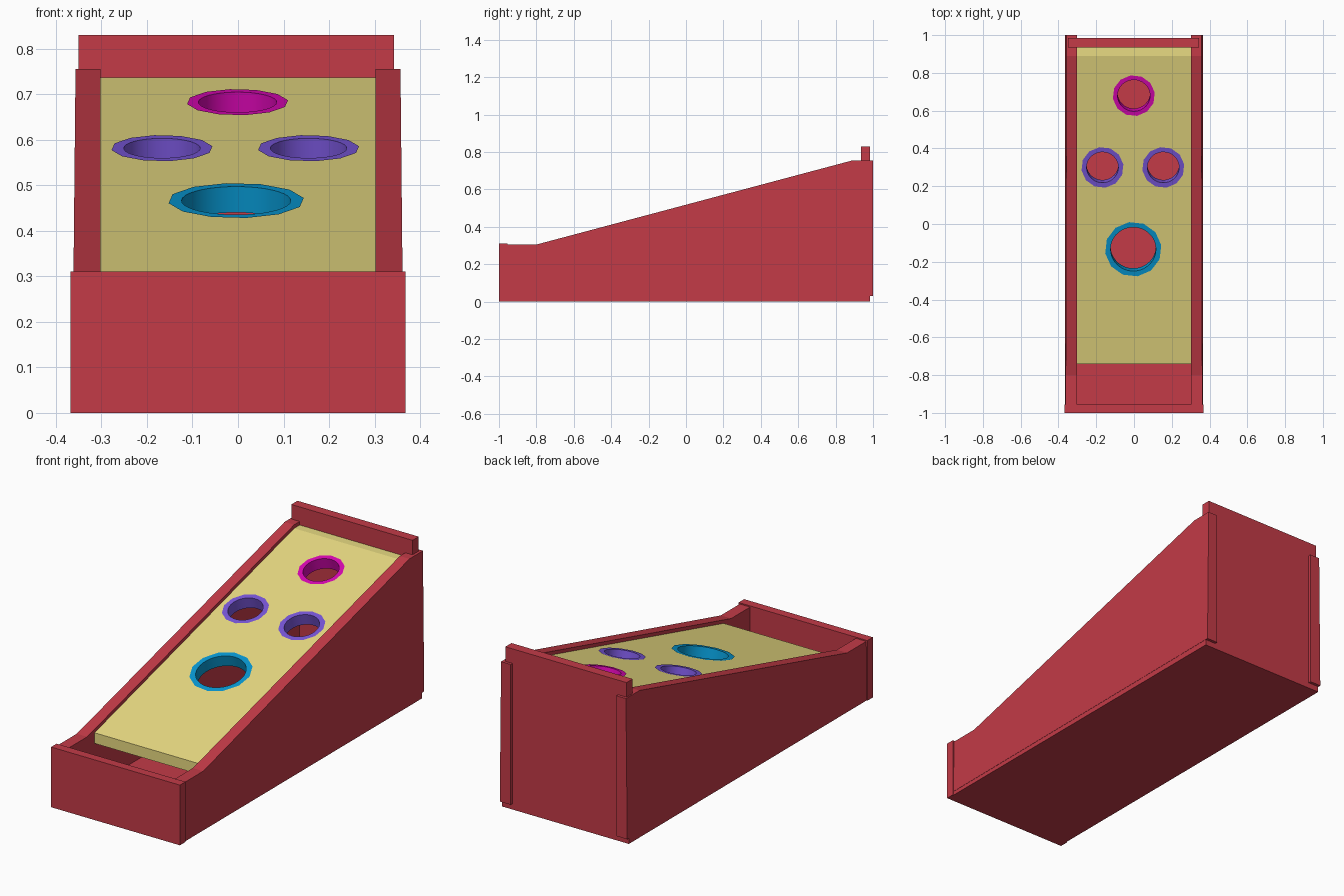
import bpy, bmesh
from math import sin, cos, pi, atan
from mathutils import Matrix, Vector

if "Cube" in bpy.data.objects:
    bpy.data.objects.remove(bpy.data.objects["Cube"])


def material(name, srgb):
    m = bpy.data.materials.new(name)
    m.diffuse_color = (*[c ** 2.2 for c in srgb], 1)
    m.use_nodes = True
    m.node_tree.nodes["Principled BSDF"].inputs["Base Color"].default_value = m.diffuse_color
    return m


RED = material("red_paint", (0.76, 0.24, 0.285))
YELLOW = material("yellow_board", (0.91, 0.855, 0.505))
BLUE = material("blue_ring", (0.06, 0.59, 0.82))
PURPLE = material("purple_ring", (0.47, 0.34, 0.85))
MAGENTA = material("magenta_ring", (0.85, 0.06, 0.70))
SLOPE = 0.266


def finish(bm, name, mat):
    me = bpy.data.meshes.new(name)
    bm.to_mesh(me)
    bm.free()
    ob = bpy.data.objects.new(name, me)
    bpy.context.collection.objects.link(ob)
    if mat:
        me.materials.append(mat)
    return ob


def extrude_profile(name, profile, x0, x1, mat):
    """Extrude a (y, z) outline along x; x0 and x1 are functions of z."""
    bm = bmesh.new()
    a = [bm.verts.new((x0(z), y, z)) for y, z in profile]
    b = [bm.verts.new((x1(z), y, z)) for y, z in profile]
    bm.faces.new(a)
    bm.faces.new(b[::-1])
    n = len(profile)
    for i in range(n):
        bm.faces.new((a[i], b[i], b[(i + 1) % n], a[(i + 1) % n]))
    bmesh.ops.recalc_face_normals(bm, faces=bm.faces)
    return finish(bm, name, mat)


def box(name, x, y, z, mat):
    outline = [(y[0], z[0]), (y[1], z[0]), (y[1], z[1]), (y[0], z[1])]
    return extrude_profile(name, outline, lambda _: x[0], lambda _: x[1], mat)


# Cabinet panels
box("base_panel", (-0.363, 0.363), (-0.99, 0.985), (0, 0.03), RED)
box("front_panel", (-0.368, 0.368), (-1, -0.955), (0, 0.311), RED)
box("back_panel", (-0.35, 0.343), (0.935, 0.985), (0.02, 0.83), RED)

# Side walls, leaning in slightly on the outside
side = [(-0.96, 0.02), (1, 0.03), (1, 0.755), (0.89, 0.755), (-0.8, 0.305), (-0.96, 0.305)]
for name, s in (("left_side", -1), ("right_side", 1)):
    extrude_profile(name, side, lambda z: s * 0.302, lambda z: s * (0.3645 - 0.01 * z), RED)


# Sloped board, levelling off at the top
def board_z(y):
    return 0.4645 + SLOPE * (y + 0.133)


T = 0.055
board = extrude_profile("ramp_board", [
    (-0.74, board_z(-0.74)), (0.89, board_z(0.89)), (0.94, board_z(0.89)),
    (0.94, board_z(0.89) - T), (0.89, board_z(0.89) - T), (-0.74, board_z(-0.74) - T)],
    lambda z: -0.303, lambda z: 0.303, YELLOW)

# Target holes: name, x, y, hole radius, rim radius, material
holes = [("lower_ring", -0.004, -0.133, 0.12, 0.15, BLUE),
         ("left_ring", -0.167, 0.30, 0.084, 0.112, PURPLE),
         ("right_ring", 0.155, 0.30, 0.084, 0.112, PURPLE),
         ("upper_ring", -0.001, 0.68, 0.086, 0.112, MAGENTA)]
N, K = 12, 3
for name, x, y, r, rim, mat in holes:
    M = Matrix.Translation((x, y, board_z(y))) @ Matrix.Rotation(atan(SLOPE), 4, 'X')

    # Hidden cutter for the board opening
    bm = bmesh.new()
    bmesh.ops.create_cone(bm, cap_ends=True, segments=N * K, radius1=r + 0.002,
                          radius2=r + 0.002, depth=0.3, matrix=M)
    cutter = finish(bm, name + "_cutter", None)
    cutter.hide_render = True
    cutter.hide_set(True)
    mod = board.modifiers.new(name, 'BOOLEAN')
    mod.operation = 'DIFFERENCE'
    mod.solver = 'EXACT'
    mod.object = cutter

    # Flat faceted rim plus round inner wall
    bm = bmesh.new()

    def loop(n, rad, z):
        return [bm.verts.new(M @ Vector((rad * cos(2 * pi * i / n + 0.15),
                                         rad * sin(2 * pi * i / n + 0.15), z)))
                for i in range(n)]
    outer = loop(N, rim, 0.002)
    top, low = loop(N * K, r, 0.002), loop(N * K, r, -T - 0.002)
    for i in range(N):
        arc = [top[(i * K + j) % (N * K)] for j in range(K, -1, -1)]
        bm.faces.new([outer[i], outer[(i + 1) % N]] + arc)
    for i in range(N * K):
        j = (i + 1) % (N * K)
        bm.faces.new((top[i], top[j], low[j], low[i])).smooth = True
    finish(bm, name, mat)
    ring = bpy.data.objects[name]
    bpy.context.view_layer.objects.active = ring
    bpy.ops.object.select_all(action='DESELECT')
    ring.select_set(True)
    bpy.ops.object.shade_smooth_by_angle()
